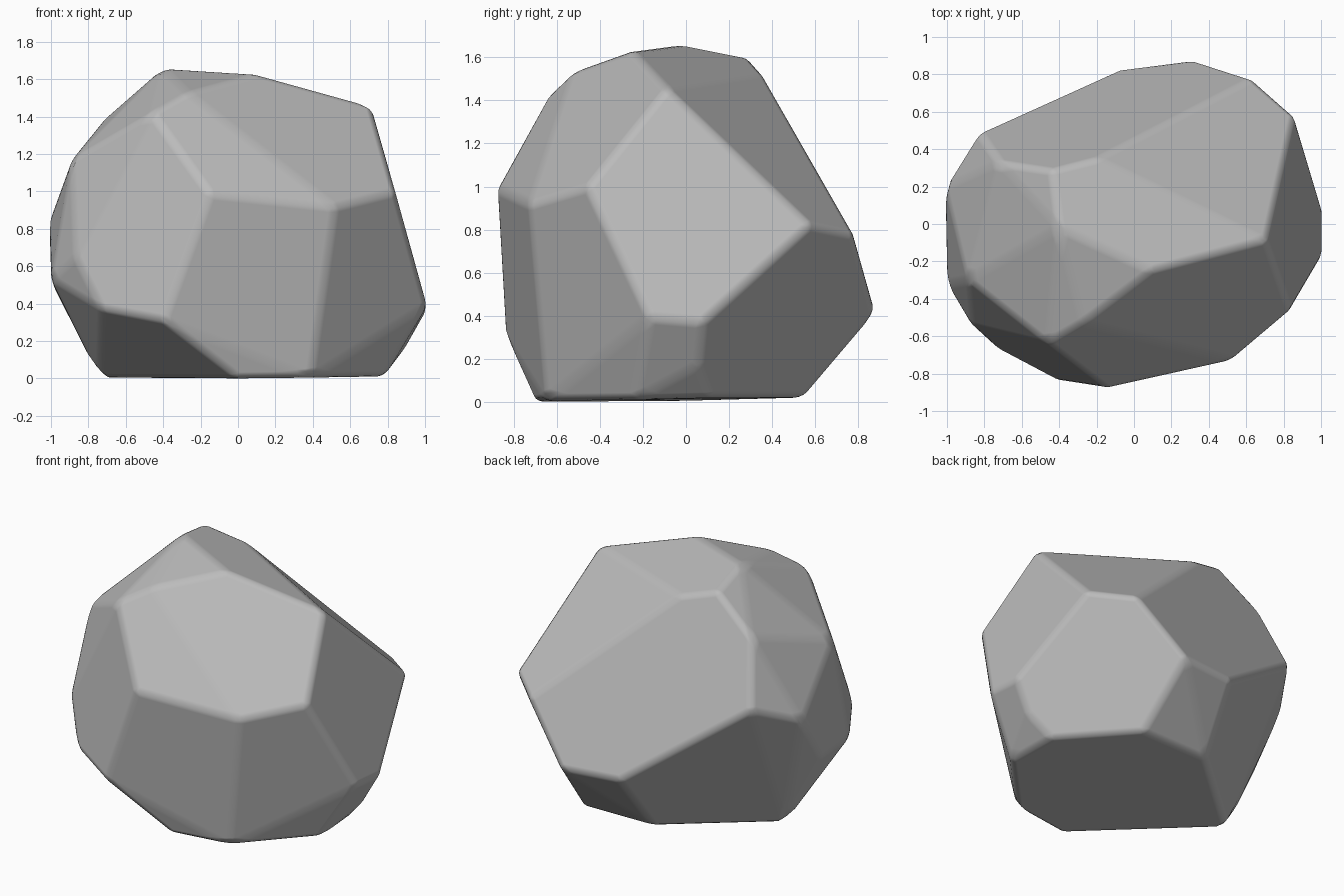
import bpy, bmesh, math

if "Cube" in bpy.data.objects:
    bpy.data.objects.remove(bpy.data.objects["Cube"])

# Corner points of the boulder, by region
crown = [(-.40, -.02, 1.66), (.10, -.25, 1.63), (-.27, -.53, 1.53), (-.46, -.64, 1.42),
         (-.44, .29, 1.60), (-.20, .35, 1.53), (.71, -.09, 1.46)]
middle = [(.84, -.46, 1.0), (.52, -.73, .92), (-.15, -.88, .99), (-.89, -.30, 1.17),
          (-.72, .33, 1.38), (-.83, .49, .97), (.86, .58, .82), (.63, .78, .78), (-1.01, .20, .84)]
lower = [(1.01, -.17, .39), (1.01, .08, .37), (.32, .88, .42), (-.08, .83, .43),
         (-.40, -.84, .31), (-.73, -.67, .37), (-.87, -.54, .65), (-1.0, -.32, .53), (-.99, -.04, .50)]
base = [(0, -.70, 0), (.39, -.65, .005), (.78, -.24, .01), (.76, .12, .02),
        (.38, .54, .02), (-.13, .53, .02), (-.74, 0, .005), (.90, .06, .17)]

# Faceted hull, with nearly flat neighbours merged into broad facets
bm = bmesh.new()
for p in crown + middle + lower + base:
    bm.verts.new(p)
res = bmesh.ops.convex_hull(bm, input=bm.verts)
bmesh.ops.delete(bm, geom=[v for v in bm.verts if not v.link_faces], context='VERTS')
bmesh.ops.dissolve_limit(bm, angle_limit=math.radians(7), verts=bm.verts, edges=bm.edges)
bmesh.ops.recalc_face_normals(bm, faces=bm.faces)
mesh = bpy.data.meshes.new("boulder")
bm.to_mesh(mesh)
bm.free()
boulder = bpy.data.objects.new("boulder", mesh)
bpy.context.collection.objects.link(boulder)

# Plain stone colour
stone = bpy.data.materials.new("grey stone")
stone.diffuse_color = (.5, .5, .5, 1)
stone.use_nodes = True
stone.node_tree.nodes["Principled BSDF"].inputs["Base Color"].default_value = stone.diffuse_color
mesh.materials.append(stone)
mesh.shade_smooth()

# Worn, softly rounded edges
bevel = boulder.modifiers.new("worn_edges", 'BEVEL')
bevel.width = .035
bevel.segments = 3
bevel.limit_method = 'NONE'
bevel.harden_normals = True
